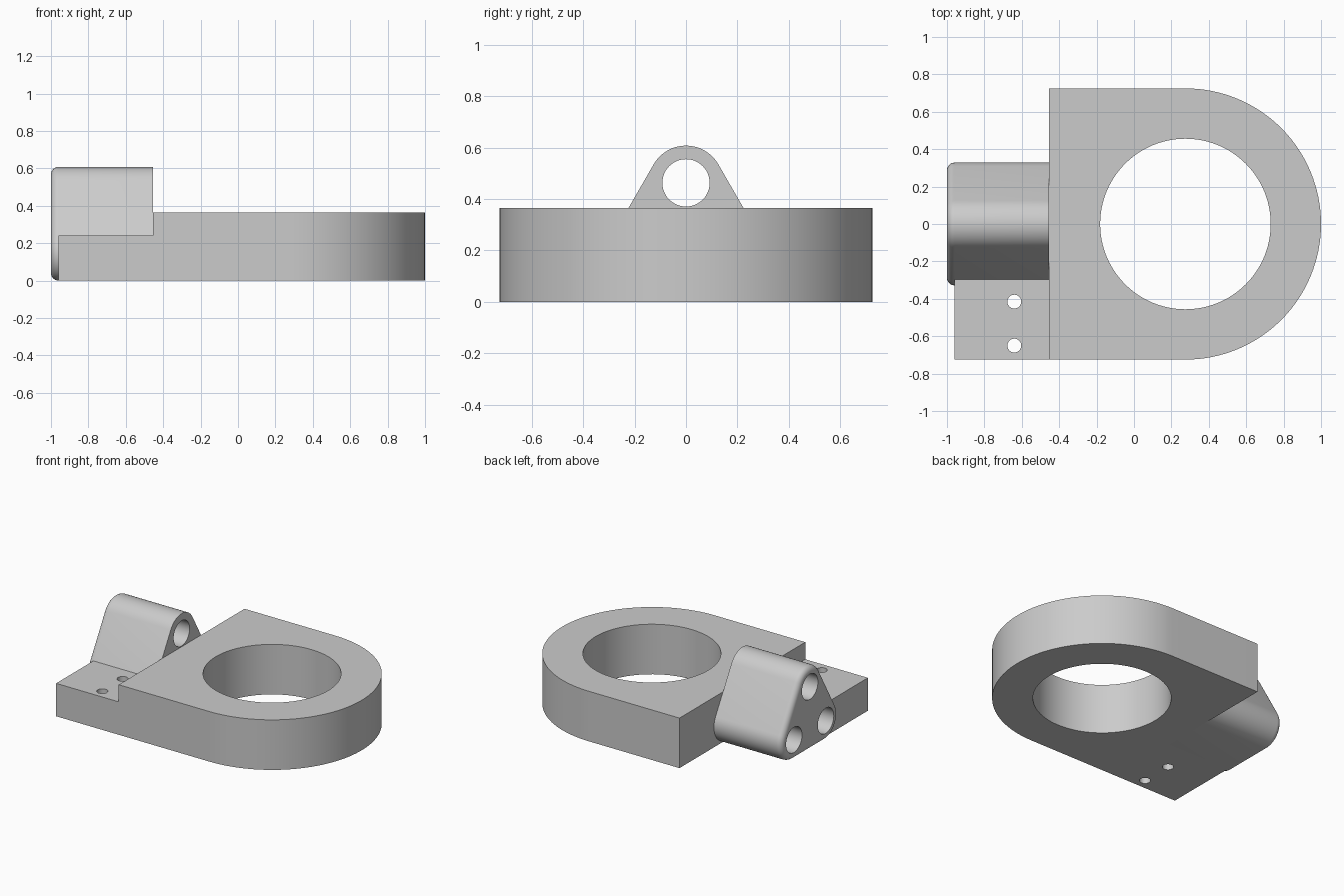
import bpy, bmesh
from math import sin, cos, pi, radians

if "Cube" in bpy.data.objects:
    bpy.data.objects.remove(bpy.data.objects["Cube"])

grey = bpy.data.materials.new("light grey")
grey.diffuse_color = (0.6, 0.6, 0.6, 1)
grey.use_nodes = True
grey.node_tree.nodes["Principled BSDF"].inputs["Base Color"].default_value = grey.diffuse_color


def add_solid(bm, rings, holes, normal):
    """Loft through outer rings, with through holes given as (start, end) rings."""
    start_edges, end_edges = [], []
    for stack in [rings] + holes:
        loops = [[bm.verts.new(p) for p in ring] for ring in stack]
        n = len(loops[0])
        for a, b in zip(loops, loops[1:]):
            for i in range(n):
                j = (i + 1) % n
                bm.faces.new((a[i], a[j], b[j], b[i]))
        for loop, edges in ((loops[0], start_edges), (loops[-1], end_edges)):
            edges += [bm.edges.get((loop[i], loop[(i + 1) % n])) for i in range(n)]
    for edges in (start_edges, end_edges):
        bmesh.ops.triangle_fill(bm, edges=edges, use_beauty=True, normal=normal)


def finish(bm, name):
    bmesh.ops.recalc_face_normals(bm, faces=bm.faces[:])
    mesh = bpy.data.meshes.new(name)
    bm.to_mesh(mesh)
    bm.free()
    mesh.materials.append(grey)
    obj = bpy.data.objects.new(name, mesh)
    bpy.context.collection.objects.link(obj)
    bpy.ops.object.select_all(action='DESELECT')
    obj.select_set(True)
    bpy.context.view_layer.objects.active = obj
    bpy.ops.object.shade_smooth_by_angle(angle=radians(30))


def along_z(points, z0, z1):
    return [[(x, y, z) for x, y in points] for z in (z0, z1)]


def along_x(points, x0, x1):
    return [[(x, y, z) for y, z in points] for x in (x0, x1)]


def arc(cx, cy, r, a0, a1, n):
    """n + 1 points from angle a0 to a1, in degrees."""
    angles = [radians(a0 + (a1 - a0) * i / n) for i in range(n + 1)]
    return [(cx + r * cos(a), cy + r * sin(a)) for a in angles]


def circle(cx, cy, r, n):
    return arc(cx, cy, r, 0, 360, n)[:-1]


STEP, R, CX = -0.455, 0.725, 0.275    # plate edge, plate radius, bore centre
BACK, SHELF_Z, SEAM = -0.96, 0.24, -0.35
BOSS_R, FILLET = 0.145, 0.04
centres = [(0.183, 0.145), (0, 0.4625), (-0.183, 0.145)]

# Main plate with a half-round end and a large bore
bm = bmesh.new()
outline = arc(CX, 0, R, -90, 90, 64) + [(STEP, R), (STEP, -R)]
add_solid(bm, along_z(outline, 0, 0.365),
          [along_z(circle(CX, 0, 0.456, 96), 0, 0.365)], (0, 0, 1))
finish(bm, "ring_plate")

# Mounting shelf with two screw holes, shaped to meet the boss
bm = bmesh.new()
box = [(BACK, -R), (STEP, -R), (STEP, SEAM), (BACK, SEAM)]
screws = [along_z(circle(-0.64, y, 0.037, 32), 0, SHELF_Z) for y in (-0.415, -0.65)]
add_solid(bm, along_z(box, 0, SHELF_Z), screws, (0, 0, 1))
fit = [(SEAM, 0)] + arc(*centres[2], BOSS_R, 270, 150, 16) + [(-0.296, SHELF_Z), (SEAM, SHELF_Z)]
add_solid(bm, along_x(fit, BACK, STEP), [], (1, 0, 0))
inner = [f for f in bm.faces if all(abs(v.co.y - SEAM) < 1e-4 for v in f.verts)]
bmesh.ops.delete(bm, geom=inner, context='FACES')
bmesh.ops.remove_doubles(bm, verts=bm.verts[:], dist=1e-4)
finish(bm, "mounting_shelf")


def rounded_triangle(r):
    pts = []
    for k, (cy, cz) in enumerate(centres):
        pts += arc(cy, cz, r, -90 + 120 * k, 30 + 120 * k, 16)
    return pts


# Three-hole boss with a filleted outer end
bm = bmesh.new()
rings = along_x(rounded_triangle(BOSS_R), STEP, STEP)[:1]
for i in range(7):
    t = pi / 2 * (1 - i / 6)
    r = BOSS_R - FILLET * (1 - sin(t))
    x = -1 + FILLET * (1 - cos(t))
    rings += along_x(rounded_triangle(r), x, x)[:1]
# first fillet ring starts where the straight side ends
rings[1:] = [[(-1 + FILLET * (1 - sin(pi / 2 * i / 6)), y, z) for y, z in
              rounded_triangle(BOSS_R - FILLET * (1 - cos(pi / 2 * i / 6)))] for i in range(7)]
holes = [along_x(circle(y, z, 0.092, 48), STEP, -1) for y, z in centres]
add_solid(bm, rings, holes, (1, 0, 0))
finish(bm, "hinge_boss")
